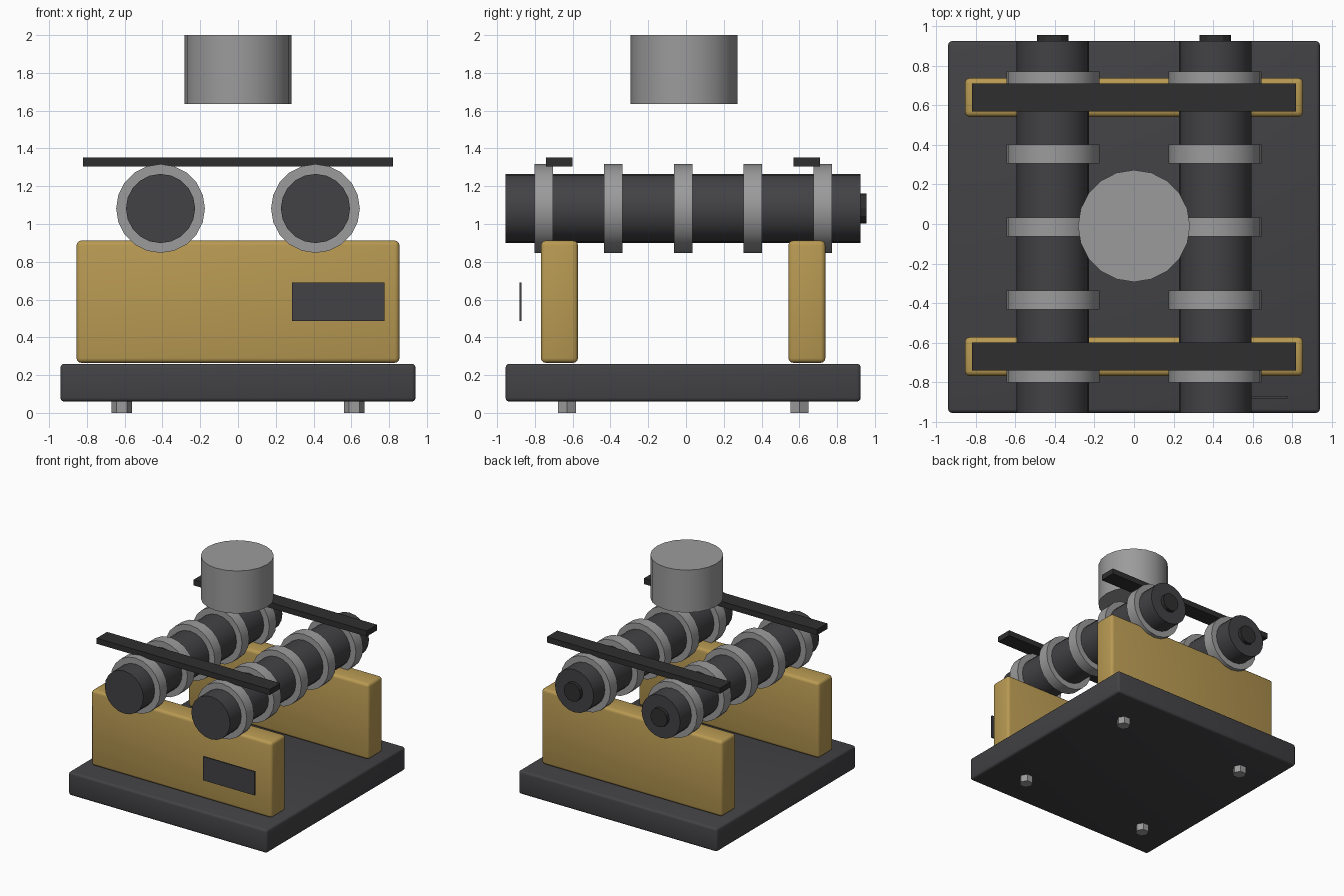
import bpy
from math import pi

if "Cube" in bpy.data.objects:
    bpy.data.objects.remove(bpy.data.objects["Cube"])

YC = -0.015  # middle of the main body in depth


def material(name, rgb):
    m = bpy.data.materials.new(name)
    m.diffuse_color = (*rgb, 1)
    m.use_nodes = True
    m.node_tree.nodes["Principled BSDF"].inputs["Base Color"].default_value = m.diffuse_color
    return m


DARK = material("dark_metal", (0.055, 0.055, 0.06))
BLACK = material("black", (0.028, 0.028, 0.028))
GOLD = material("gold", (0.48, 0.32, 0.085))
STEEL = material("steel", (0.33, 0.33, 0.33))


def box(name, lo, hi, mat, bevel=0):
    bpy.ops.mesh.primitive_cube_add(size=1, location=[(a + b) / 2 for a, b in zip(lo, hi)])
    ob = bpy.context.object
    ob.name = name
    ob.scale = [b - a for a, b in zip(lo, hi)]
    bpy.ops.object.transform_apply(location=False, rotation=False, scale=True)
    ob.data.materials.append(mat)
    if bevel:
        mod = ob.modifiers.new("bevel", 'BEVEL')
        mod.width = bevel
        mod.segments = 3
        bpy.ops.object.modifier_apply(modifier=mod.name)
        bpy.ops.object.shade_smooth_by_angle()
    return ob


def cylinder(name, loc, r, depth, mat, sides=20, along_y=False, spin=0, smooth=True):
    rot = (pi / 2, 0, 0) if along_y else (0, 0, spin)
    bpy.ops.mesh.primitive_cylinder_add(vertices=sides, radius=r, depth=depth,
                                        location=loc, rotation=rot)
    ob = bpy.context.object
    ob.name = name
    ob.data.materials.append(mat)
    if smooth:
        bpy.ops.object.shade_smooth_by_angle()
    return ob


# Base plate
box("base_plate", (-0.94, YC - 0.94, 0.06), (0.94, YC + 0.94, 0.26), DARK, 0.02)

# Hexagonal feet bolts
for x in (-0.615, 0.615):
    for y in (-0.615, 0.615):
        cylinder("foot_bolt", (x, y + YC, 0.04), 0.055, 0.08, STEEL, 6, spin=pi / 6, smooth=False)

# Upright supports and the bars across the top
for side, y in (("front", -0.67), ("rear", 0.64)):
    box(side + "_support", (-0.855, y - 0.098, 0.265), (0.855, y + 0.098, 0.912), GOLD, 0.025)
    box(side + "_top_bar", (-0.82, y - 0.07, 1.305), (0.82, y + 0.07, 1.353), BLACK)

# Two long tubes with ring bands and rear plugs
for x in (-0.41, 0.41):
    cylinder("tube", (x, YC, 1.082), 0.183, 1.88, DARK, along_y=True)
    for i in range(5):
        cylinder("tube_ring", (x, YC + (i - 2) * 0.369, 1.082), 0.235, 0.098, STEEL, along_y=True)
    cylinder("rear_plug", (x, 0.93, 1.082), 0.08, 0.05, BLACK, 12, along_y=True)

# Floating front plate
box("front_plate", (0.285, -0.882, 0.487), (0.775, -0.87, 0.69), DARK)

# Canister above the tubes
cylinder("top_canister", (0, -0.01, 1.818), 0.283, 0.364, STEEL)
